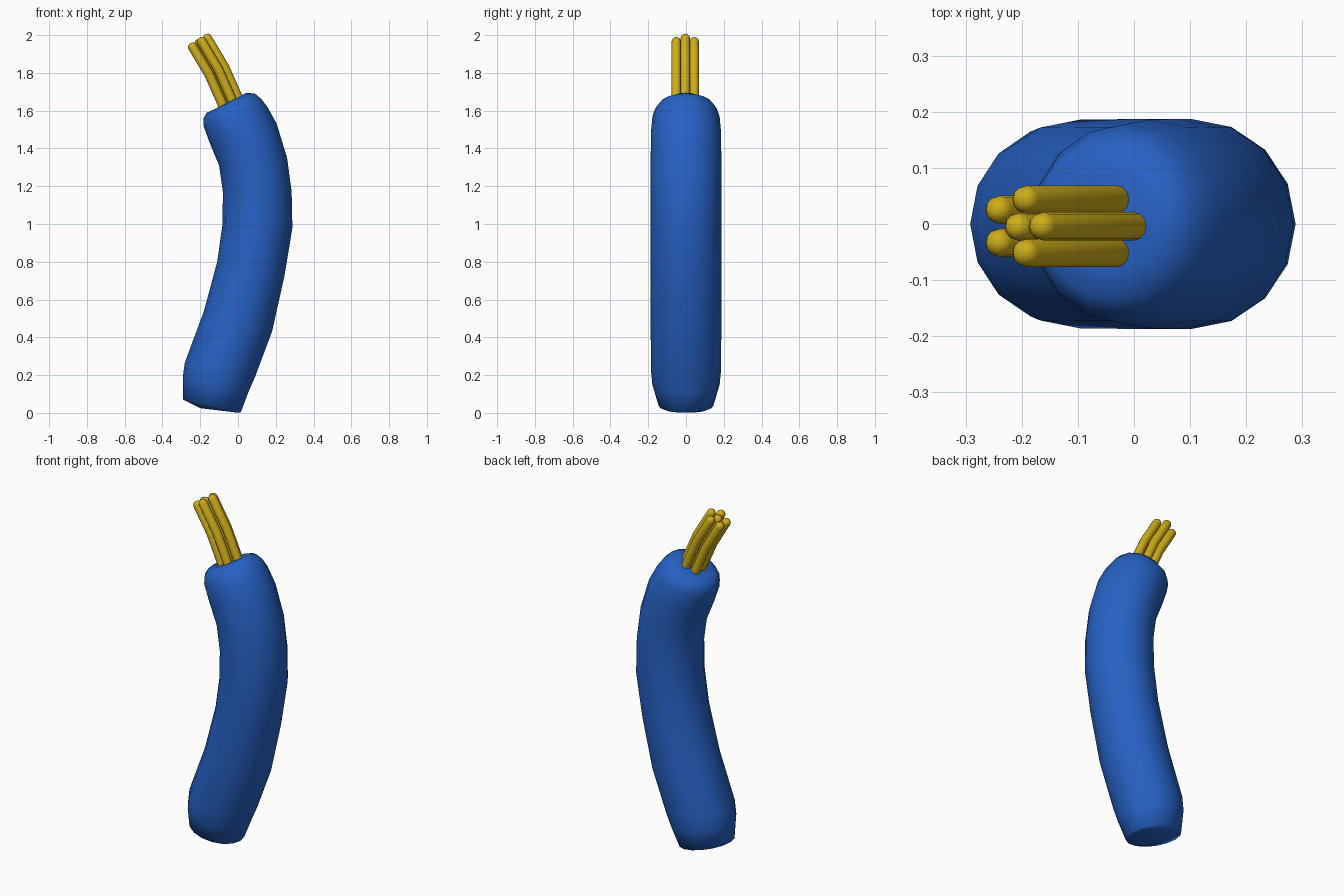
import bpy, bmesh
from math import sin, cos, pi, sqrt
from mathutils import Vector

if "Cube" in bpy.data.objects:
    bpy.data.objects.remove(bpy.data.objects["Cube"])


def material(name, color):
    m = bpy.data.materials.new(name)
    m.diffuse_color = color
    m.use_nodes = True
    m.node_tree.nodes["Principled BSDF"].inputs["Base Color"].default_value = m.diffuse_color
    return m


def loft(name, rings, sides, mat):
    """Skin ellipses given as (centre, half axis u, half axis v), cap both ends."""
    bm = bmesh.new()
    loops = []
    for c, u, v in rings:
        loops.append([bm.verts.new(c + u * cos(2 * pi * i / sides) + v * sin(2 * pi * i / sides))
                      for i in range(sides)])
    for a, b in zip(loops, loops[1:]):
        for i in range(sides):
            j = (i + 1) % sides
            bm.faces.new((a[i], a[j], b[j], b[i]))
    bm.faces.new(loops[0][::-1])
    bm.faces.new(loops[-1])
    bmesh.ops.recalc_face_normals(bm, faces=bm.faces)
    for f in bm.faces:
        f.smooth = True
    me = bpy.data.meshes.new(name)
    bm.to_mesh(me)
    bm.free()
    me.materials.append(mat)
    ob = bpy.data.objects.new(name, me)
    bpy.context.collection.objects.link(ob)
    return ob


blue = material("blue", (0.02, 0.12, 0.55, 1))
yellow = material("yellow", (0.62, 0.42, 0.01, 1))

# Bent sheath: left x, left z, right x, right z, half depth
profile = [
    (-0.20, 0.025, 0.000, 0.001, 0.10), (-0.29, 0.07, 0.015, 0.004, 0.145),
    (-0.292, 0.19, 0.055, 0.11, 0.178), (-0.282, 0.265, 0.09, 0.19, 0.186),
    (-0.18, 0.54, 0.18, 0.43, 0.187), (-0.11, 0.80, 0.245, 0.72, 0.187),
    (-0.082, 1.00, 0.288, 0.98, 0.187), (-0.08, 1.17, 0.284, 1.17, 0.187),
    (-0.10, 1.31, 0.26, 1.35, 0.187), (-0.15, 1.43, 0.205, 1.53, 0.186),
    (-0.183, 1.52, 0.155, 1.62, 0.178), (-0.182, 1.56, 0.125, 1.66, 0.163),
    (-0.165, 1.59, 0.09, 1.69, 0.135), (-0.12, 1.608, 0.045, 1.695, 0.09),
]
rings = []
for lx, lz, rx, rz, d in profile:
    left, right = Vector((lx, 0, lz)), Vector((rx, 0, rz))
    rings.append(((left + right) / 2, (right - left) / 2, Vector((0, d, 0))))
loft("sheath", rings, 16, blue)

# Core strands: five around a middle one, following the bend, with round tips
path = [Vector(p) for p in ((0.005, 0, 1.52), (-0.048, 0, 1.655), (-0.117, 0, 1.81), (-0.205, 0, 1.957))]
R = 0.025
offsets = [(0, -0.005)] + [(0.05 * cos(2 * pi * k / 5), 0.05 * sin(2 * pi * k / 5) - 0.004) for k in range(5)]
for n, (ou, ov) in enumerate(offsets):
    rings = []
    for i, p in enumerate(path):
        t = (path[min(i + 1, 3)] - path[max(i - 1, 0)]).normalized()
        u = Vector((t.z, 0, -t.x))
        c = p + u * ou + Vector((0, ov, 0))
        rings.append((c, u * R, Vector((0, R, 0))))
    for h in (0.4, 0.75, 0.95):
        s = R * sqrt(1 - h * h)
        rings.append((c + t * R * h, u * s, Vector((0, s, 0))))
    loft(f"strand_{n + 1}", rings, 12, yellow)
